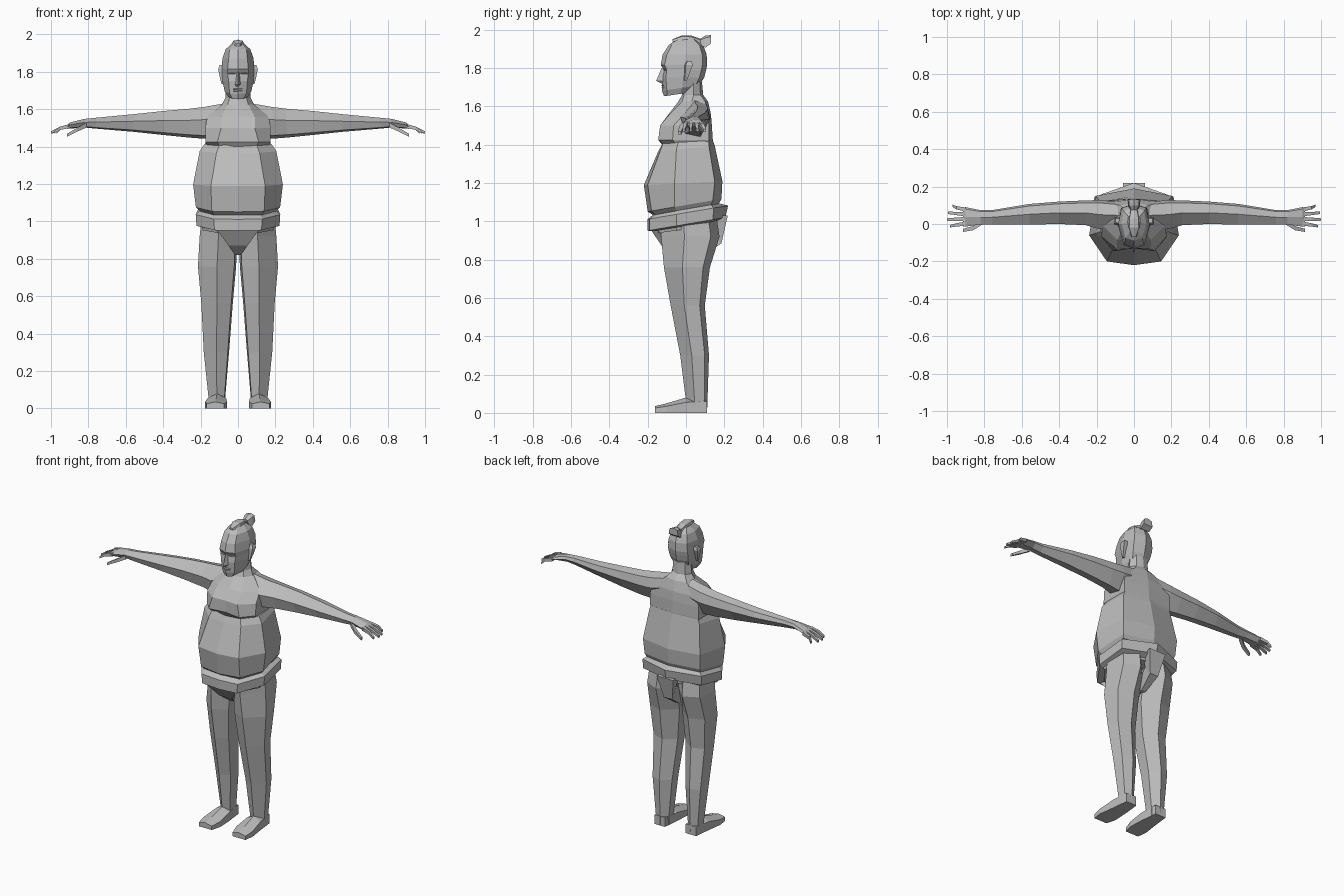
import bpy, bmesh
from mathutils import Vector

skin = bpy.data.materials.new("grey")
skin.diffuse_color = (0.5, 0.5, 0.5, 1)


def loft(name, rings, mirror=False):
    """Skin a list of equal point rings, cap both ends, optionally mirror in x."""
    bm = bmesh.new()
    loops = [[bm.verts.new(p) for p in ring] for ring in rings]
    n = len(loops[0])
    for a, b in zip(loops, loops[1:]):
        for i in range(n):
            j = (i + 1) % n
            bm.faces.new((a[i], a[j], b[j], b[i]))
    bm.faces.new(loops[0][::-1])
    bm.faces.new(loops[-1])
    bmesh.ops.recalc_face_normals(bm, faces=bm.faces)
    me = bpy.data.meshes.new(name)
    bm.to_mesh(me)
    bm.free()
    me.materials.append(skin)
    ob = bpy.data.objects.new(name, me)
    bpy.context.collection.objects.link(ob)
    if mirror:
        ob.modifiers.new("mirror", 'MIRROR')
    return ob


def body_ring(z, yf, xm, ym, xo, yo, xb, yb, yc, tilt=0):
    """Symmetric eight-sided section: front, front corner, side, back corner, back."""
    half = [(xm, ym), (xo, yo), (xb, yb)]
    pts = [(0, yf)] + half + [(0, yc)] + [(-x, y) for x, y in half[::-1]]
    return [(x, y, z + tilt * y) for x, y in pts]


def box_ring_y(y, x0, x1, z0, z1, peak=0):
    """Section across y with an optional raised middle."""
    return [(x0, y, z0), (x1, y, z0), (x1, y, z1), ((x0 + x1) / 2, y, z1 + peak), (x0, y, z1)]


# Torso: hips, overhanging belly, chest, shoulders and neck
loft("torso", [body_ring(*r) for r in (
    (0.96, -.15, .11, -.14, .19, -.05, .18, .12, .16, .15),
    (1.06, -.17, .125, -.16, .20, -.05, .19, .13, .17, .17),
    (1.085, -.20, .14, -.18, .225, -.06, .20, .14, .185, .17),
    (1.20, -.22, .145, -.20, .24, -.06, .205, .15, .19, .05),
    (1.38, -.145, .115, -.135, .205, -.05, .18, .12, .15, .1),
    (1.415, -.12, .10, -.12, .18, -.04, .17, .12, .14, .05),
)])
loft("chest", [body_ring(*r) for r in (
    (1.40, -.125, .10, -.115, .16, -.05, .17, .115, .14),
    (1.425, -.13, .11, -.145, .175, -.07, .175, .12, .14),
    (1.50, -.13, .09, -.135, .175, -.065, .175, .12, .135),
    (1.56, -.09, .09, -.085, .165, -.01, .16, .115, .13),
    (1.625, -.04, .055, -.02, .085, .03, .075, .10, .115),
    (1.66, -.02, .045, -.01, .068, .04, .045, .075, .09),
    (1.76, -.02, .04, -.01, .062, .04, .04, .07, .08),
)])

# Belt: a flared band that rises toward the back
loft("belt", [body_ring(*r) for r in (
    (0.975, -.17, .11, -.16, .19, -.05, .18, .12, .16, .15),
    (0.985, -.20, .125, -.19, .222, -.05, .21, .14, .205, .17),
    (1.045, -.20, .13, -.19, .226, -.05, .212, .145, .22, .17),
    (1.065, -.17, .12, -.16, .20, -.05, .19, .13, .17, .17),
)])

# Loincloth: tapered strip from the front, between the legs, up the back
loft("loincloth", [[(w, y, z), (-w, y, z), (-w * .8, y2, z2), (w * .8, y2, z2)]
                   for y, z, y2, z2, w in (
    (-.19, .965, -.10, 1.0, .12), (-.125, .87, -.08, .92, .05),
    (-.06, .82, -.04, .90, .014), (.09, .82, .08, .92, .016),
    (.185, .885, .13, .95, .03), (.218, 1.03, .14, 1.03, .06))])

# Legs: six-sided sections, ridge along the front
SECTION = ((.05, .2), (.5, 0), (1, .4), (.92, .85), (.45, 1), (0, .7))
loft("leg", [[(x0 + u * (x1 - x0), y0 + v * (y1 - y0), z) for u, v in SECTION]
             for z, x0, x1, y0, y1 in (
    (1.02, .005, .195, -.13, .16), (.92, .004, .205, -.13, .175),
    (.76, .010, .214, -.115, .125), (.56, .028, .196, -.08, .098),
    (.30, .048, .183, -.03, .12), (.06, .068, .158, .0, .112),
    (0, .07, .155, .0, .11))], True)

# Feet
loft("foot", [box_ring_y(*r) for r in (
    (.11, .075, .15, 0, .06), (.0, .063, .162, 0, .055, .025),
    (-.10, .058, .176, 0, .035, .015), (-.163, .075, .168, 0, .025, .01))], True)

# Arms: six-sided sections along x, out to a flat palm
HEX = ((0, 1), (.8, .8), (1, .1), (.3, -1), (-.7, -.8), (-1, .2))
loft("arm", [[(x, cy + u * ry, cz + v * rz) for u, v in HEX]
             for x, cy, cz, ry, rz in (
    (.05, .045, 1.55, .07, .085), (.18, .05, 1.527, .078, .085),
    (.26, .06, 1.525, .066, .077), (.40, .06, 1.526, .06, .064),
    (.56, .052, 1.526, .055, .047), (.76, .036, 1.525, .038, .029),
    (.82, .036, 1.525, .038, .023), (.90, .038, 1.512, .052, .016),
    (.915, .038, 1.505, .05, .010))], True)


def finger(name, path, w, t):
    """Tapered square digit following a path of points."""
    rings = []
    for i, (x, y, z) in enumerate(path):
        s = 1 - .2 * i
        rings.append([(x, y - w * s, z - t * s), (x, y + w * s, z - t * s),
                      (x, y + w * s, z + t * s), (x, y - w * s, z + t * s)])
    loft(name, rings, True)


# Fingers and thumb
for i, (tip, y1) in enumerate(((.985, -.012), (1.0, .024), (.995, .060), (.97, .097))):
    y0 = .002 + i * .025
    finger("finger_%d" % (i + 1), ((.90, y0, 1.510), (.95, (y0 + y1) / 2, 1.498),
                                   (tip, y1, 1.475)), .011, .011)
finger("thumb", ((.81, .012, 1.515), (.86, -.022, 1.490), (.915, -.034, 1.460)), .014, .013)

# Head: jaw, cheeks, eye hollow, brow, skull
loft("head", [body_ring(*r) for r in (
    (1.67, -.115, .03, -.10, .052, -.03, .04, .01, .03, .15),
    (1.70, -.125, .045, -.10, .072, -.02, .055, .05, .07, .15),
    (1.75, -.125, .05, -.105, .083, -.015, .065, .07, .095),
    (1.79, -.115, .055, -.10, .085, -.01, .07, .08, .105),
    (1.815, -.132, .055, -.112, .085, -.01, .07, .085, .11),
    (1.87, -.122, .05, -.10, .084, 0, .065, .085, .108),
    (1.92, -.09, .045, -.075, .066, 0, .055, .07, .09),
    (1.95, -.05, .02, -.04, .035, .01, .03, .04, .055),
)])

# Nose: wedge widening downward
loft("nose", [[(-w, -.105, z), (0, y, z), (w, -.105, z)]
              for z, y, w in ((1.72, -.128, .017), (1.733, -.156, .02), (1.80, -.127, .01))])
# Lips
for z, d in ((1.708, .008), (1.697, .006)):
    loft("lip", [[(x, -.11, z - .005), (x, y - d, z), (x, -.11, z + .005)]
                 for x, y in ((-.025, -.108), (0, -.124), (.025, -.108))])
# Closed eyelids
loft("eyelid", [[(x, y + .02, z - .008), (x, y - .006, z), (x, y + .02, z + .008)]
                for x, y, z in ((.016, -.112, 1.79), (.035, -.112, 1.792), (.052, -.102, 1.79))], True)
# Ears: leaning slabs
loft("ear", [[(.075, y0, z), (x, y0 + .008, z), (x, y1, z), (.075, y1, z)]
             for z, y0, y1, x in ((1.735, -.012, .005, .088), (1.77, -.012, .018, .097),
                                  (1.815, -.010, .035, .106), (1.835, .0, .03, .098))], True)

# Topknot: hair strip swept back, tied and flaring at the end
loft("topknot", [[(-w, y, z - h), (w, y, z - h), (w * .8, y, z + h * .6),
                  (0, y, z + h), (-w * .8, y, z + h * .6)]
                 for y, z, w, h in ((-.07, 1.945, .012, .006), (-.02, 1.957, .032, .014),
                                    (.03, 1.953, .03, .016), (.075, 1.937, .02, .016),
                                    (.10, 1.938, .032, .032), (.13, 1.95, .034, .022))])
